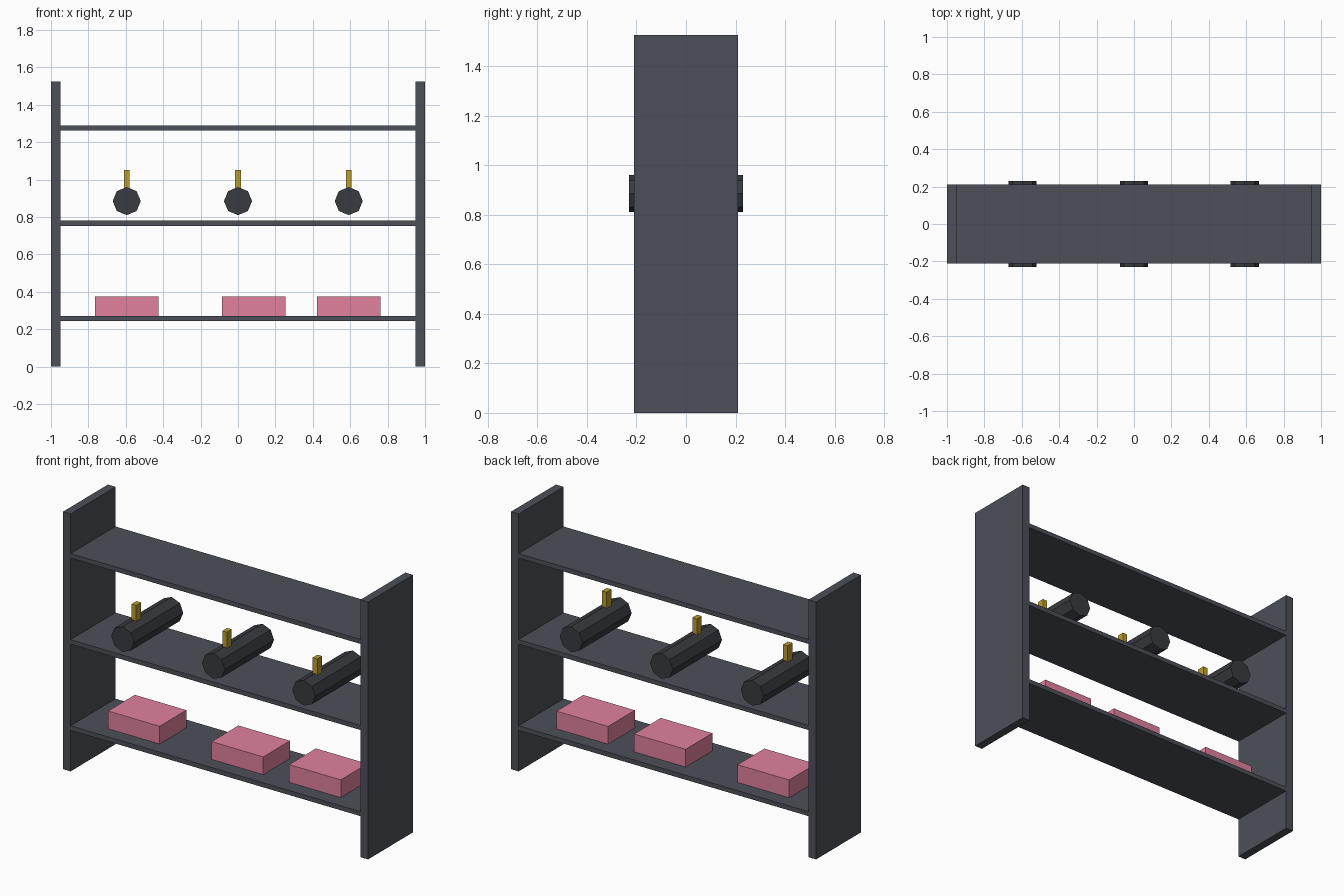
import bpy, math

if "Cube" in bpy.data.objects:
    bpy.data.objects.remove(bpy.data.objects["Cube"])


def material(name, rgb):
    m = bpy.data.materials.new(name)
    m.diffuse_color = (*rgb, 1)
    m.use_nodes = True
    m.node_tree.nodes["Principled BSDF"].inputs["Base Color"].default_value = m.diffuse_color
    return m


rack_mat = material("dark_metal", (0.075, 0.08, 0.1))
roll_mat = material("black_rubber", (0.04, 0.043, 0.05))
brass_mat = material("brass", (0.5, 0.34, 0.03))
pink_mat = material("pink", (0.75, 0.22, 0.34))


def box(name, x, y, z, mat):
    """Box spanning the (min, max) pairs x, y, z."""
    spans = (x, y, z)
    bpy.ops.mesh.primitive_cube_add(size=1, location=[(a + b) / 2 for a, b in spans])
    ob = bpy.context.object
    ob.name = name
    ob.scale = [b - a for a, b in spans]
    bpy.ops.object.transform_apply(location=False, rotation=False, scale=True)
    ob.data.materials.append(mat)
    return ob


DEPTH = (-0.21, 0.21)

# Upright side panels
box("left_side_panel", (-1, -0.95), DEPTH, (0, 1.525), rack_mat)
box("right_side_panel", (0.95, 1), DEPTH, (0, 1.525), rack_mat)

# Shelves
for name, top in (("bottom", 0.27), ("middle", 0.78), ("top", 1.29)):
    box(name + "_shelf", (-0.95, 0.95), DEPTH, (top - 0.027, top), rack_mat)

# Eight-sided canisters with brass valves, above the middle shelf
for i, x in enumerate((-0.595, 0, 0.592), 1):
    bpy.ops.mesh.primitive_cylinder_add(vertices=8, radius=0.075, depth=0.46,
                                        location=(x, 0, 0.885),
                                        rotation=(math.pi / 2, 0, 0))
    can = bpy.context.object
    can.name = f"canister_{i}"
    can.data.materials.append(roll_mat)
    box(f"valve_{i}", (x - 0.015, x + 0.015), (-0.125, -0.08), (0.95, 1.05), brass_mat)

# Pink boxes on the bottom shelf
for i, x in enumerate((-0.595, 0.084, 0.592), 1):
    box(f"storage_box_{i}", (x - 0.169, x + 0.169), (-0.125, 0.125), (0.27, 0.375), pink_mat)
